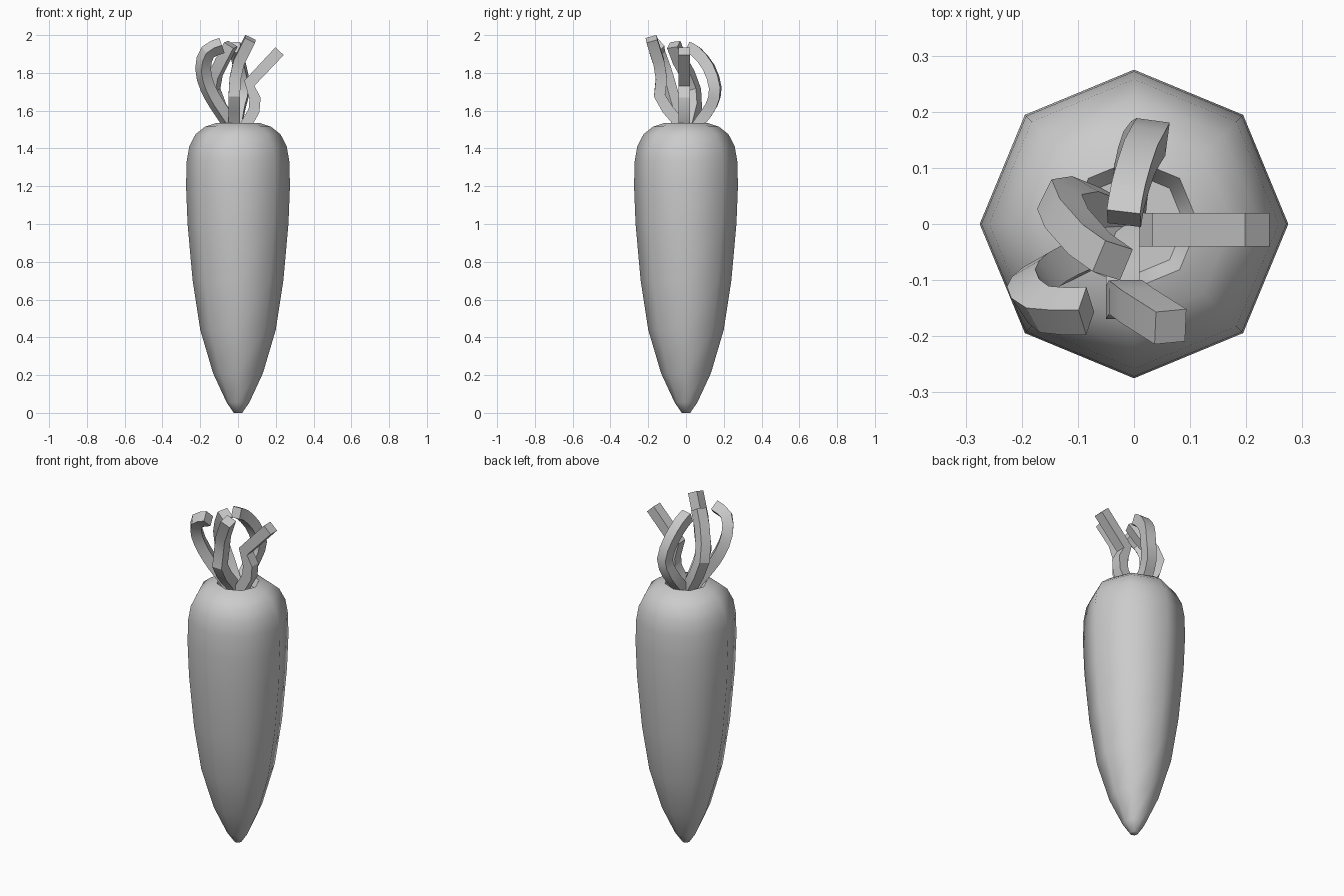
import bpy, bmesh, math
from mathutils import Vector

if "Cube" in bpy.data.objects:
    bpy.data.objects.remove(bpy.data.objects["Cube"])


def finish(name, bm, angle):
    bmesh.ops.recalc_face_normals(bm, faces=bm.faces)
    me = bpy.data.meshes.new(name)
    bm.to_mesh(me)
    bm.free()
    ob = bpy.data.objects.new(name, me)
    bpy.context.collection.objects.link(ob)
    bpy.ops.object.select_all(action='DESELECT')
    ob.select_set(True)
    bpy.context.view_layer.objects.active = ob
    bpy.ops.object.shade_smooth_by_angle(angle=math.radians(angle))


def skin(bm, rings):
    # bridge consecutive vertex rings and cap both ends
    loops = [[bm.verts.new(p) for p in ring] for ring in rings]
    n = len(loops[0])
    for a, b in zip(loops, loops[1:]):
        for i in range(n):
            j = (i + 1) % n
            bm.faces.new((a[i], a[j], b[j], b[i]))
    bm.faces.new(loops[0])
    bm.faces.new(loops[-1])


# Root: eight-sided tapered body with a shallow dip at the crown
profile = [(0.022, 0), (0.06, 0.055), (0.132, 0.21), (0.2, 0.44), (0.24, 0.7),
           (0.267, 1.0), (0.275, 1.2), (0.272, 1.33), (0.258, 1.41),
           (0.225, 1.475), (0.175, 1.515), (0.115, 1.535), (0.09, 1.49)]
bm = bmesh.new()
skin(bm, [[(r * math.cos(k * math.pi / 4), r * math.sin(k * math.pi / 4), z)
           for k in range(8)] for r, z in profile])
finish("root", bm, 60)


def stem(name, points, side, curved=False, w=0.03):
    pts = [Vector(p) for p in points]
    if curved:
        # Catmull-Rom midpoints for the rounder stalks
        ext = [2 * pts[0] - pts[1]] + pts + [2 * pts[-1] - pts[-2]]
        out = []
        for i in range(1, len(ext) - 2):
            out += [ext[i], (9 * (ext[i] + ext[i + 1]) - ext[i - 1] - ext[i + 2]) / 16]
        pts = out + [pts[-1]]
    s = Vector(side)
    rings = []
    for i, p in enumerate(pts):
        t = (pts[min(i + 1, len(pts) - 1)] - pts[max(i - 1, 0)]).normalized()
        s = (s - t * s.dot(t)).normalized()
        u = t.cross(s)
        rings.append([p + w * (a * s + b * u)
                      for a, b in ((-1, -1), (1, -1), (1, 1), (-1, 1))])
    bm = bmesh.new()
    skin(bm, rings)
    finish(name, bm, 30)


# Leaf stalks, square in section
stem("stalk_right", [(0.01, -0.01, 1.46), (0.05, -0.01, 1.54), (0.085, -0.01, 1.6),
                     (0.09, -0.01, 1.665), (0.06, -0.01, 1.745), (0.22, -0.01, 1.915)], (0, 1, 0))
stem("stalk_front", [(-0.02, -0.01, 1.46), (-0.02, -0.04, 1.54), (-0.02, -0.1, 1.61),
                     (-0.02, -0.14, 1.68), (-0.015, -0.13, 1.77), (0.005, -0.145, 1.86),
                     (0.065, -0.183, 1.98)], (1, 0, 0))
stem("stalk_back", [(-0.01, 0.02, 1.46), (-0.005, 0.08, 1.55), (0.01, 0.135, 1.63),
                    (0.03, 0.155, 1.72), (0.01, 0.12, 1.83), (-0.01, 0.055, 1.91),
                    (-0.018, 0.01, 1.935)], (1, 0, 0), True)
stem("stalk_left_front", [(-0.01, -0.01, 1.46), (-0.05, -0.035, 1.54), (-0.11, -0.065, 1.63),
                          (-0.16, -0.09, 1.72), (-0.185, -0.12, 1.82), (-0.16, -0.152, 1.91),
                          (-0.085, -0.155, 1.945)], (0.5, -0.85, 0), True)
stem("stalk_left", [(-0.01, 0.0, 1.46), (-0.05, 0.025, 1.54), (-0.1, 0.045, 1.62),
                    (-0.133, 0.04, 1.71), (-0.12, 0.01, 1.79), (-0.08, -0.035, 1.87),
                    (-0.038, -0.065, 1.95)], (0.5, 0.85, 0))
